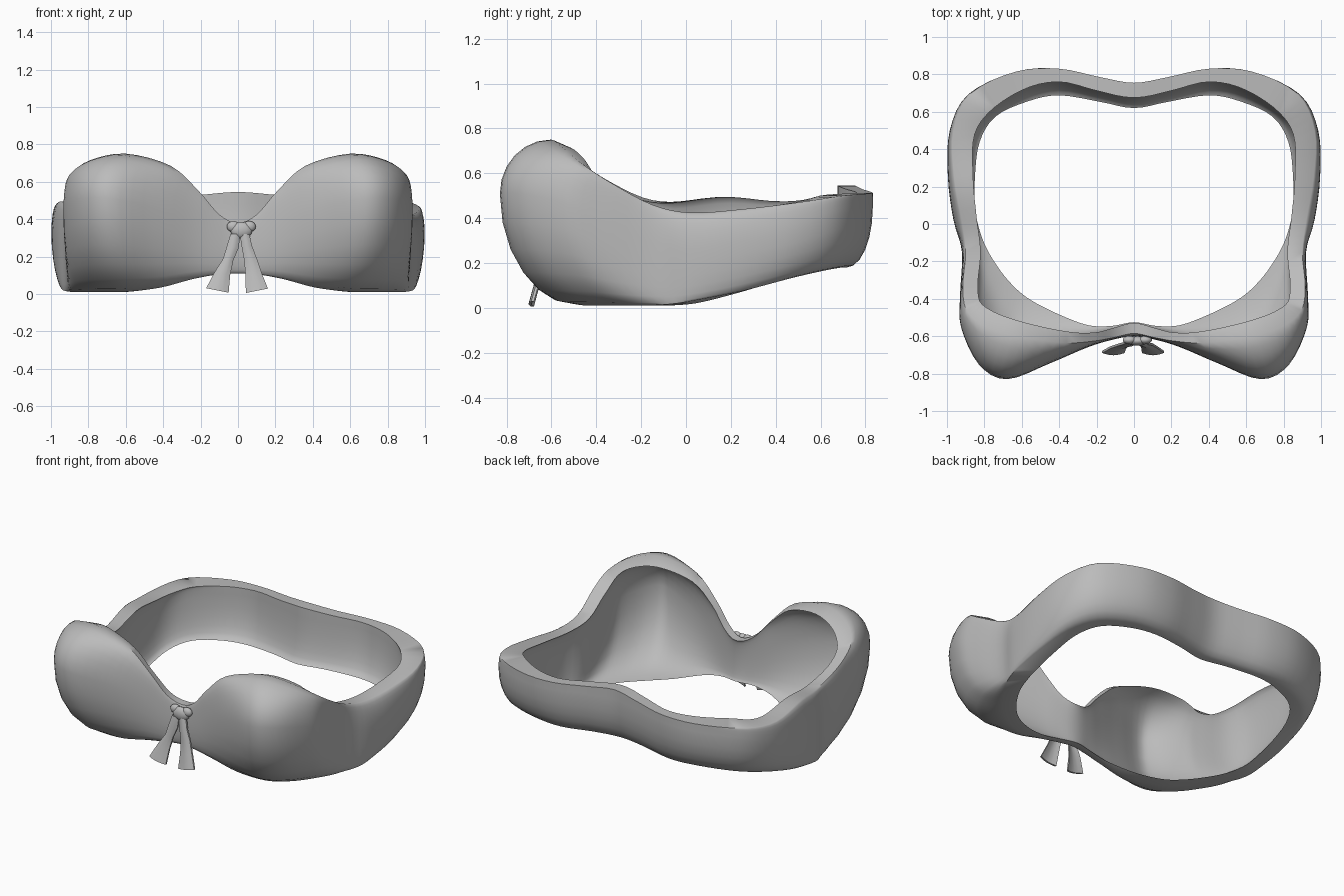
import bpy, bmesh, math
from mathutils import Vector

if "Cube" in bpy.data.objects:
    bpy.data.objects.remove(bpy.data.objects["Cube"])

grey = bpy.data.materials.new("soft grey cloth")
grey.diffuse_color = (0.5, 0.5, 0.5, 1)
grey.use_nodes = True
grey.node_tree.nodes["Principled BSDF"].inputs["Base Color"].default_value = grey.diffuse_color


def finish(name, bm, angle=50):
    bmesh.ops.recalc_face_normals(bm, faces=bm.faces)
    me = bpy.data.meshes.new(name)
    bm.to_mesh(me)
    bm.free()
    ob = bpy.data.objects.new(name, me)
    bpy.context.collection.objects.link(ob)
    me.materials.append(grey)
    bpy.ops.object.select_all(action='DESELECT')
    ob.select_set(True)
    bpy.context.view_layer.objects.active = ob
    bpy.ops.object.shade_smooth_by_angle(angle=math.radians(angle))
    return ob


# Half-band guide lines, from front centre round the side to back centre
TOP = [(0, -.585, .38), (.1, -.605, .425), (.21, -.625, .55), (.36, -.635, .685),
       (.60, -.605, .75), (.79, -.55, .715), (.895, -.46, .64), (.915, -.33, .555),
       (.90, -.15, .46), (.92, .02, .425), (.96, .25, .44), (.965, .5, .47),
       (.87, .7, .50), (.63, .815, .51), (.4, .83, .515), (.18, .785, .53), (0, .755, .545)]
MID = [(0, -.60, .25), (.12, -.62, .28), (.25, -.66, .37), (.45, -.745, .46),
       (.68, -.83, .51), (.83, -.75, .51), (.925, -.55, .47), (.93, -.38, .38),
       (.92, -.15, .29), (.965, .02, .26), (.995, .25, .30), (.985, .5, .35),
       (.885, .695, .42), (.63, .815, .44), (.4, .83, .45), (.18, .785, .46), (0, .755, .46)]
BOTTOM = [(0, -.575, .11), (.1, -.585, .105), (.24, -.585, .08), (.41, -.55, .035),
          (.58, -.475, .013), (.70, -.385, .01), (.79, -.285, .01), (.865, -.19, .01),
          (.92, -.09, .015), (.945, .02, .03), (.945, .25, .075), (.90, .46, .13),
          (.79, .61, .165), (.59, .695, .18), (.4, .715, .18), (.18, .68, .19), (0, .655, .19)]
# Plan of the lower opening, and rim width and inward slope along the top
OPENING = [(0, -.525), (.12, -.545), (.25, -.54), (.42, -.475), (.57, -.395), (.67, -.305),
           (.745, -.205), (.80, -.105), (.835, .0), (.85, .09), (.85, .26), (.825, .44),
           (.74, .575), (.57, .655), (.4, .688), (.18, .653), (0, .62)]
WIDTH = [.055, .05, .045, .06, .08, .09, .085, .08, .08, .08, .1, .115, .14, .105, .07, .075, .08]
SLOPE = [0, 0, .01, .025, .035, .035, .03, .02, .01, 0, 0, 0, 0, 0, 0, 0, 0]
SUB, ARC = 4, 6


def ring(half):
    """Mirror a half line and smooth it into a closed loop."""
    pts = [Vector(p) for p in half]
    pts += [Vector((-p.x, p.y, p.z)) for p in pts[-2:0:-1]]
    n, out = len(pts), []
    for i in range(n):
        a, b, c, d = (pts[(i + k) % n] for k in (-1, 0, 1, 2))
        for s in range(SUB):
            t = s / SUB
            out.append(0.5 * (2 * b + (c - a) * t + (2 * a - 5 * b + 4 * c - d) * t * t
                              + (3 * b - a - 3 * c + d) * t ** 3))
    return out


def scalar_ring(values):
    return [p.z for p in ring([(0, 0, v) for v in values])]


def inset(loop, widths, drops):
    """Move a loop inwards, and down by the drops."""
    n, out = len(loop), []
    for i, p in enumerate(loop):
        t = loop[(i + 2) % n] - loop[i - 2]
        out.append(p + Vector((-t.y, t.x, 0)).normalized() * widths[i] - Vector((0, 0, drops[i])))
    return out


def wall(top, mid, bottom):
    """Rounded section: two quarter-ellipses meeting at the fullest point."""
    rows = []
    for k in range(2 * ARC + 1):
        a = math.pi / 2 * (1 - k / ARC)
        row = []
        for t, m, b in zip(top, mid, bottom):
            e = t if a >= 0 else b
            f, h = 1 - math.cos(a), abs(math.sin(a))
            row.append(Vector((m.x + (e.x - m.x) * f, m.y + (e.y - m.y) * f,
                               m.z + (e.z - m.z) * h)))
        rows.append(row)
    return rows


# Band with moulded cups; the left side sits a little higher
top, mid, bottom = ring(TOP), ring(MID), ring(BOTTOM)
for p in top:
    if p.x < -.7:
        p.z += .065 * math.exp(-((p.y - .12) / .25) ** 2)
w, drop = scalar_ring(WIDTH), scalar_ring(SLOPE)
opening = ring([(x, y, b[2]) for (x, y), b in zip(OPENING, BOTTOM)])
outer = wall(top, mid, bottom)
inner = wall(inset(top, w, drop), inset(mid, w, drop), opening)
bm = bmesh.new()
rows = [[bm.verts.new(p) for p in r] for r in outer + inner[::-1]]
for j, r in enumerate(rows):
    s = rows[(j + 1) % len(rows)]
    for i in range(len(r)):
        k = (i + 1) % len(r)
        bm.faces.new((r[i], r[k], s[k], s[i]))
finish("cup_band", bm)


# Bow tails: flaring ribbons given by (left x, right x, y, z)
def ribbon(name, sections, bow=.012, thick=.012):
    bm = bmesh.new()
    loops = []
    for a, b, y, z in sections:
        front = []
        for k in range(5):
            x = a + (b - a) * k / 4
            front.append(Vector((x, y - bow * math.sin(math.pi * k / 4), z + .2 * max(0, abs(x) - .04))))
        back = [p + Vector((0, thick, 0)) for p in reversed(front)]
        loops.append([bm.verts.new(p) for p in front + back])
    for r, s in zip(loops, loops[1:]):
        for i in range(10):
            k = (i + 1) % 10
            bm.faces.new((r[i], r[k], s[k], s[i]))
    bm.faces.new(loops[0])
    bm.faces.new(loops[-1])
    finish(name, bm)


ribbon("left_tail", [(-.04, .01, -.635, .32), (-.06, .005, -.645, .25), (-.08, -.025, -.65, .18),
                     (-.125, -.042, -.665, .10), (-.17, -.05, -.69, .005)])
ribbon("right_tail", [(.01, .06, -.635, .32), (.02, .075, -.645, .25), (.033, .1, -.65, .18),
                      (.04, .125, -.665, .10), (.042, .16, -.69, .005)])


# Bow knot and its small gathered loops
def lump(name, loc, size):
    bm = bmesh.new()
    bmesh.ops.create_uvsphere(bm, u_segments=14, v_segments=8, radius=1)
    for v in bm.verts:
        v.co = Vector(loc) + Vector(v.co[i] * size[i] for i in range(3))
    finish(name, bm)


lump("bow_knot", (.018, -.625, .34), (.06, .026, .045))
for side, x in (("left", -.025), ("right", .06)):
    lump(side + "_bow_loop", (x, -.62, .36), (.036, .022, .03))
